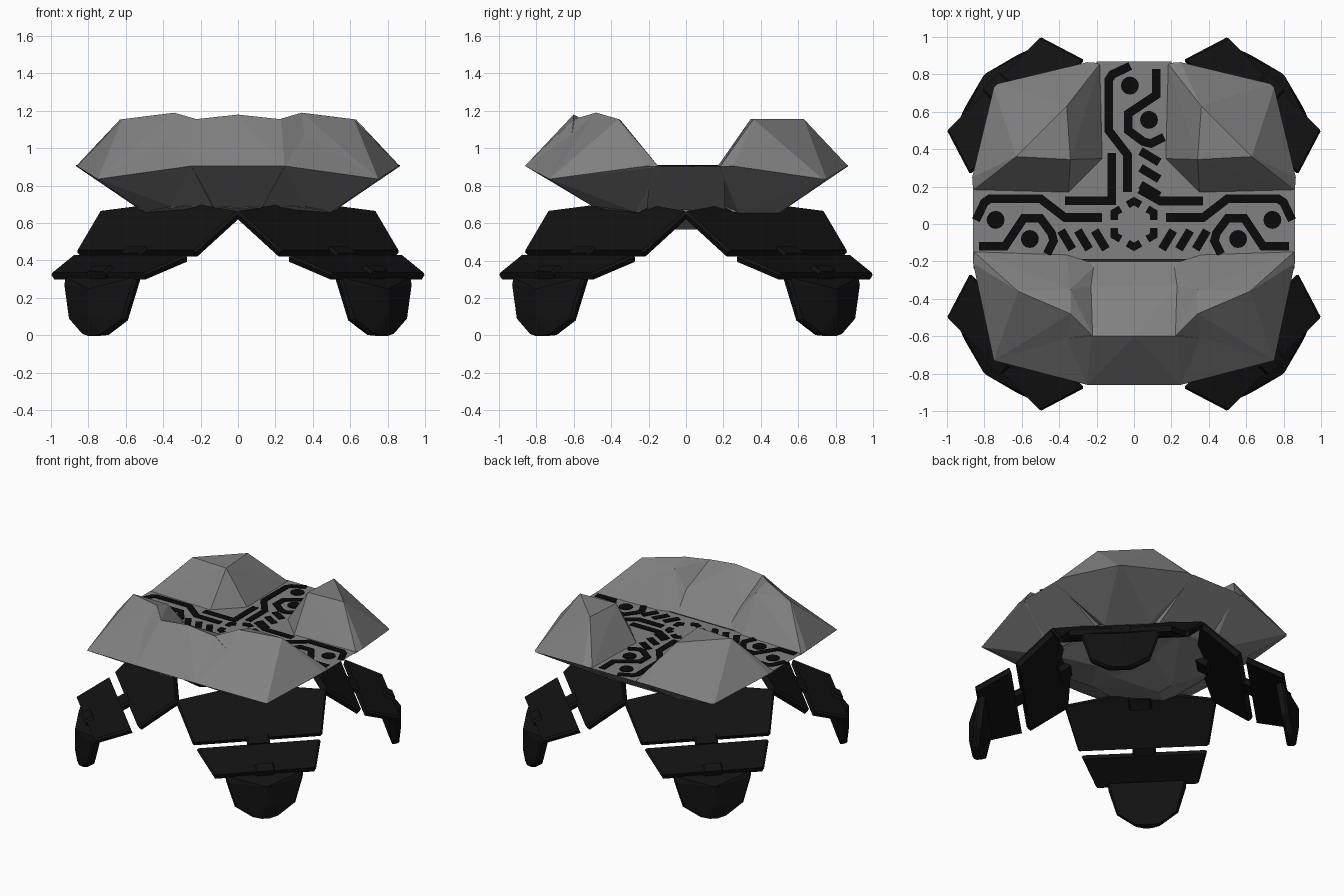
import bpy, bmesh, math
from mathutils import Vector, Matrix

if "Cube" in bpy.data.objects:
    bpy.data.objects.remove(bpy.data.objects["Cube"])


def material(name, v):
    m = bpy.data.materials.new(name)
    m.diffuse_color = (v, v, v, 1)
    m.use_nodes = True
    m.node_tree.nodes["Principled BSDF"].inputs["Base Color"].default_value = m.diffuse_color
    return m


ROCK = material("grey_rock", 0.22)
LEG = material("dark_stone", 0.006)
INK = material("black_inlay", 0.003)


def finish(name, bm, mat):
    me = bpy.data.meshes.new(name)
    bmesh.ops.recalc_face_normals(bm, faces=bm.faces)
    bm.to_mesh(me)
    bm.free()
    ob = bpy.data.objects.new(name, me)
    bpy.context.collection.objects.link(ob)
    me.materials.append(mat)
    return ob


def hull(name, pts, mat=ROCK):
    """Flat-faced chunk wrapped around a few key points."""
    bm = bmesh.new()
    for p in pts:
        bm.verts.new(p)
    r = bmesh.ops.convex_hull(bm, input=bm.verts)
    junk = {g for g in r["geom_interior"] + r["geom_unused"]
            if isinstance(g, bmesh.types.BMVert) and g.is_valid}
    bmesh.ops.delete(bm, geom=list(junk), context='VERTS')
    bmesh.ops.dissolve_limit(bm, angle_limit=0.02, verts=bm.verts, edges=bm.edges)
    return finish(name, bm, mat)


def mirror(pts, sx=-1, sy=1):
    return [(sx * x, sy * y, z) for x, y, z in pts]


# Back corner rocks, symmetric about their own diagonal
half = [(.75, .73, .835), (.25, .865, .905), (.36, .63, 1.155), (.18, .86, .9),
        (.17, .35, .905), (.28, .50, .655), (.15, .35, .66)]
back = half + [(y, x, z) for x, y, z in half] + [(.34, .345, 1.155)]
# Front corner rocks: main block with a small peak, a cheek, and a saddle to the ridge
corner, brow, peak, inner = (.75, -.73, .835), (.355, -.61, 1.07), (.34, -.48, 1.19), (.34, -.35, 1.15)
front = [corner, brow, peak, inner, (.86, -.21, .905), (.86, -.145, .9), (.62, -.36, 1.155),
         (.36, -.165, .905), (.50, -.27, .66), (.36, -.50, .69), (.35, -.15, .66)]
cheek = [corner, brow, (.25, -.86, .905), (.20, -.68, .84), (.36, -.50, .69),
         (.13, -.45, .68), (.3, -.4, .9)]
saddle = [peak, brow, inner, (.22, -.60, 1.155), (.23, -.33, 1.03), (.20, -.215, .905),
          (.36, -.165, .905)]
for s, side in ((1, "right"), (-1, "left")):
    hull("back_rock_" + side, mirror(back, s))
    hull("front_rock_" + side, mirror(front, s))
    hull("front_cheek_" + side, mirror(cheek, s))
    hull("front_saddle_" + side, mirror(saddle, s))
    # Low belly lump under each side
    hull("belly_" + side, mirror([(.50, .2, .69), (.50, -.2, .69), (.28, .06, .565),
         (.28, -.06, .565), (0, .2, .64), (0, -.2, .64), (.28, .5, .66), (.3, -.5, .69),
         (0, .5, .68), (0, -.45, .68), (.50, .28, .66), (.50, -.27, .66), (.3, 0, .8)], s))

# Ridge joining the two front rocks
ridge = [(.23, -.6, 1.155), (.25, -.86, .905), brow, (.23, -.33, 1.03),
         (.34, -.2, .903), (.17, -.64, .81), (.13, -.43, .68)]
hull("front_ridge", ridge + mirror(ridge) + [(0, -.6, 1.18), (0, -.22, .903)])

# T-shaped walkway floor
cross = [(.86, .2, .905), (.86, -.19, .905), (.52, .21, .67), (.52, -.21, .67)]
hull("cross_floor", cross + mirror(cross))
arm = [(.2, .868, .905), (.35, .17, .905), (.35, 0, .905), (.21, .52, .67), (.2, .1, .67)]
hull("back_floor", arm + mirror(arm))


# Leg plates given as (tangent, radius, height) half outlines
def plate(name, outline, ang, thick):
    (_, r0, z0), (_, r1, z1) = outline[0], outline[-1]
    d = Vector((r1 - r0, z1 - z0)).normalized()
    n = Vector((-d.y, d.x)) * thick
    rot = Matrix.Rotation(ang - math.pi / 2, 3, 'Z')
    pts = []
    for t, r, z in outline:
        for s in (-1, 1):
            pts.append(rot @ Vector((s * (t - .012), r, z)))
            pts.append(rot @ Vector((s * t, r - n.x * .35, z - n.y * .35)))
            pts.append(rot @ Vector((s * (t - .012), r - n.x, max(0, z - n.y))))
    hull(name, pts, LEG)


for k in range(4):
    a = math.radians(45 + 90 * k)
    plate(f"upper_leg_{k}", [(.14, .475, .705), (.525, .525, .665), (.45, .775, .455)], a, .045)
    plate(f"middle_leg_{k}", [(.43, .82, .43), (.355, 1.06, .335)], a, .04)
    plate(f"foot_{k}", [(.27, 1.045, .31), (.265, 1.06, .27), (.02, 1.13, .25), (.02, 1.13, .1),
                        (.21, 1.08, .09), (.09, 1.105, .012), (.04, 1.11, 0)], a, .05)
    # Hinge blocks at the joints
    plate(f"hip_hinge_{k}", [(.08, .46, .675), (.08, .53, .63)], a, .06)
    plate(f"knee_hinge_{k}", [(.08, .765, .475), (.08, .83, .44)], a, .045)
    plate(f"ankle_hinge_{k}", [(.07, 1.02, .375), (.07, 1.08, .345)], a, .06)


# Inlaid markings on the floor
ink = bmesh.new()
Z = .906


def ribbon(pts, w=.046):
    pts = [Vector(p) for p in pts]
    rows = []
    for i, p in enumerate(pts):
        a = (p - pts[i - 1]).normalized() if i else None
        b = (pts[i + 1] - p).normalized() if i < len(pts) - 1 else None
        a, b = a or b, b or a
        na, nb = Vector((-a.y, a.x)), Vector((-b.y, b.x))
        m = (na + nb).normalized()
        m *= w / 2 / max(.5, m.dot(na))
        rows.append([ink.verts.new((*(p + s * m), Z)) for s in (-1, 1)])
    for (p, q), (r, s) in zip(rows, rows[1:]):
        ink.faces.new((p, r, s, q))


def disc(c, r=.048, n=16):
    ink.faces.new([ink.verts.new((c[0] + r * math.cos(i * math.tau / n),
                                  c[1] + r * math.sin(i * math.tau / n), Z)) for i in range(n)])


maps = [lambda p: p, lambda p: (-p[0], p[1]), lambda p: (-p[1], p[0])]
for f in maps:
    ribbon([f(p) for p in [(.17, .035), (.37, .035), (.5, .135), (.77, .135), (.8, .115), (.845, .02)]])
    ribbon([f(p) for p in [(.465, -.16), (.43, -.09), (.44, -.05), (.5, .03), (.59, .03),
                           (.69, -.12), (.83, -.12)]])
    for x in (.18, .27, .36):
        ribbon([f((x + .03, -.035)), f((x - .03, -.135))])
    disc(f((.74, .022)))
    disc(f((.557, -.08)))
ribbon([(-.12, .38), (-.12, .125), (-.37, .125)])
ribbon([(.03, .185), (.14, .123), (.37, .123)])
# Broken hexagon in the middle
for k in range(6):
    c = math.radians(30 + 60 * k)
    ribbon([(r * math.cos(c + o), r * math.sin(c + o))
            for r, o in ((.108, -.32), (.122, 0), (.108, .32))], .04)
marks = finish("floor_markings", ink, INK)
for p in marks.data.polygons:
    if p.normal.z < 0:
        p.flip()
mod = marks.modifiers.new("thickness", 'SOLIDIFY')
mod.thickness = .008
mod.offset = 0
